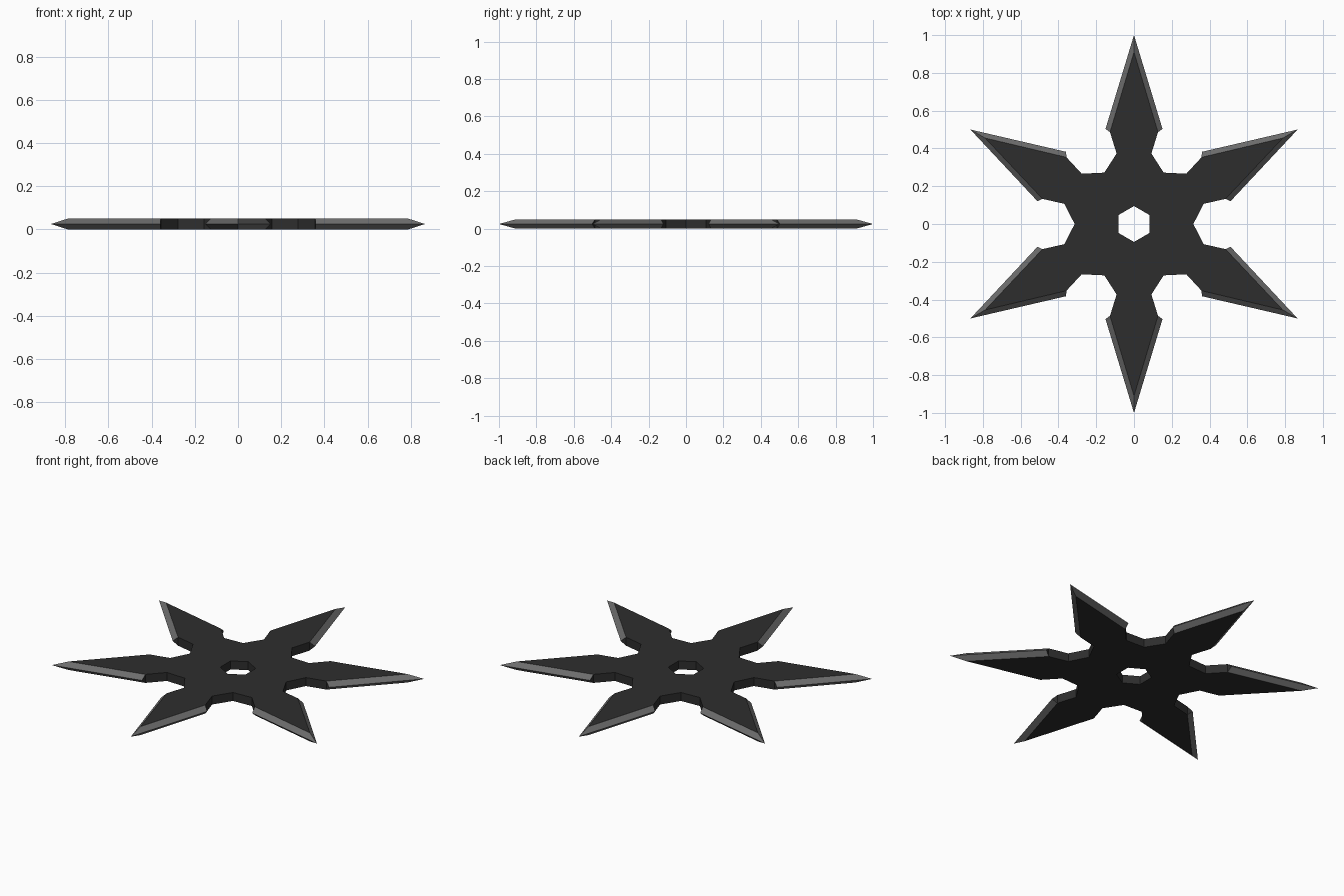
import bpy, bmesh, math
from mathutils import Matrix, Vector

if "Cube" in bpy.data.objects:
    bpy.data.objects.remove(bpy.data.objects["Cube"])

T = 0.05                      # plate thickness
HOLE = 0.095                  # hexagonal hole radius


def material(name, rgb):
    m = bpy.data.materials.new(name)
    m.diffuse_color = (*rgb, 1)
    m.use_nodes = True
    m.node_tree.nodes["Principled BSDF"].inputs["Base Color"].default_value = m.diffuse_color
    return m


# Right half of one point, from the hub outward (point aims along +y)
a = math.radians(30)
r_mid = HOLE * math.cos(a)
hole_mid = (r_mid * math.sin(a), r_mid * math.cos(a))
valley = (0.314 * math.sin(a), 0.314 * math.cos(a))
neck, shoulder, flat_tip = (0.092, 0.373), (0.127, 0.486), (0, 0.91)
edge_shoulder, edge_tip = (0.151, 0.503), (0, 1.0)

bm = bmesh.new()


def face(points, rot, mat=0):
    f = bm.faces.new([bm.verts.new(rot @ Vector(p)) for p in points])
    f.material_index = mat


def flip(p):
    return (-p[0], p[1])


for i in range(6):
    rot = Matrix.Rotation(math.radians(60 * i), 3, 'Z')
    right = [hole_mid, valley, neck, shoulder]
    outline = [(0, HOLE)] + right + [flat_tip] + [flip(p) for p in reversed(right)]
    # Flat top and bottom of this sector
    face([(*p, T) for p in outline], rot)
    face([(*p, 0) for p in reversed(outline)], rot)
    for side in (lambda p: p, flip):
        s = [side(p) for p in (hole_mid, valley, neck, shoulder, edge_shoulder)]
        # Hole wall and hub walls
        for p, q in (((0, HOLE), s[0]), (s[1], s[2]), (s[2], s[3])):
            face([(*p, 0), (*q, 0), (*q, T), (*p, T)], rot)
        # End of the ground edge at the shoulder
        face([(*s[3], 0), (*s[4], T / 2), (*s[3], T)], rot)
        # Ground cutting edge, upper and lower bevel
        for z in (0, T):
            face([(*s[3], z), (*s[4], T / 2), (*edge_tip, T / 2), (*flat_tip, z)], rot, 1)

bmesh.ops.remove_doubles(bm, verts=bm.verts, dist=1e-4)
bmesh.ops.recalc_face_normals(bm, faces=bm.faces)

mesh = bpy.data.meshes.new("throwing_star")
bm.to_mesh(mesh)
bm.free()
mesh.materials.append(material("dark steel", (0.027, 0.027, 0.027)))
mesh.materials.append(material("ground edge steel", (0.15, 0.15, 0.15)))
star = bpy.data.objects.new("throwing_star", mesh)
bpy.context.collection.objects.link(star)
